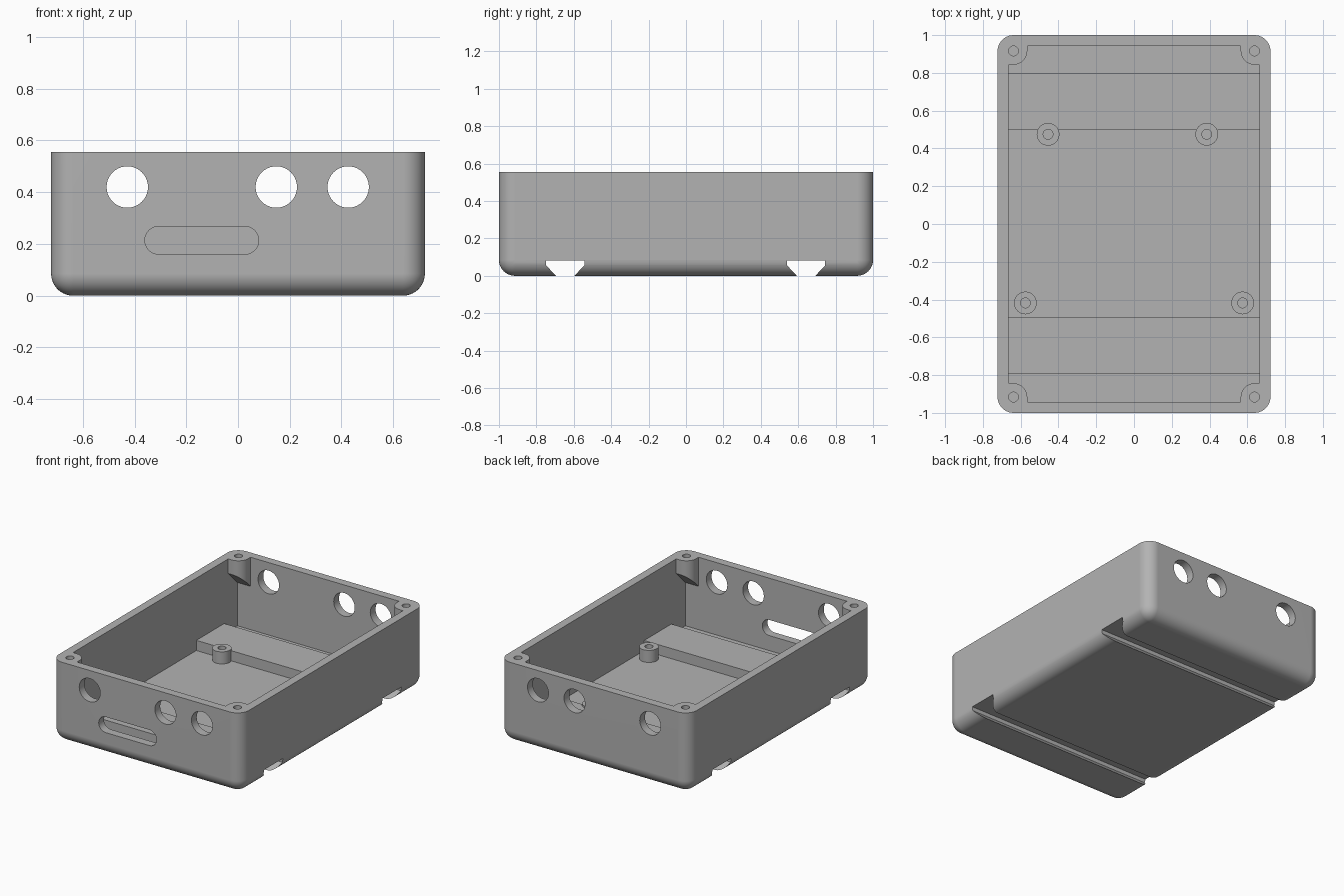
import bpy
import bmesh
import math
from mathutils import Vector

if "Cube" in bpy.data.objects:
    bpy.data.objects.remove(bpy.data.objects["Cube"], do_unlink=True)

W, D, H = 0.7225, 1.0, 0.555      # half width, half depth, height
IN_X, IN_Y = 0.665, 0.943         # cavity half sizes
FLOOR, RAIL = 0.057, 0.127        # floor and raised rail heights
RADIUS = 0.085
OVER = H + 0.05                   # spare height trimmed off at the end

grey = bpy.data.materials.new("plain grey plastic")
grey.use_nodes = True
colour = (0.45, 0.45, 0.45, 1)
grey.diffuse_color = colour
grey.node_tree.nodes["Principled BSDF"].inputs["Base Color"].default_value = colour


def make(name, bm):
    bmesh.ops.recalc_face_normals(bm, faces=bm.faces)
    mesh = bpy.data.meshes.new(name)
    bm.to_mesh(mesh)
    bm.free()
    mesh.materials.append(grey)
    obj = bpy.data.objects.new(name, mesh)
    bpy.context.collection.objects.link(obj)
    return obj


def loft(name, start, end):
    """Solid between two matching loops of points."""
    bm = bmesh.new()
    a = [bm.verts.new(p) for p in start]
    b = [bm.verts.new(p) for p in end]
    bm.faces.new(a)
    bm.faces.new(b)
    for i in range(len(a)):
        j = (i + 1) % len(a)
        bm.faces.new((a[i], a[j], b[j], b[i]))
    return make(name, bm)


def extrude(name, profile, axis, lo, hi):
    """Extrude a 2D profile along x, y or z."""
    def place(p, t):
        v = list(p)
        v.insert("xyz".index(axis), t)
        return Vector(v)
    return loft(name, [place(p, lo) for p in profile], [place(p, hi) for p in profile])


def arc(cx, cy, r, start=0, stop=360, n=40):
    closed = stop - start == 360
    steps = n if closed else n + 1
    return [(cx + r * math.cos(math.radians(start + (stop - start) * i / n)),
             cy + r * math.sin(math.radians(start + (stop - start) * i / n)))
            for i in range(steps)]


def combine(target, other, operation):
    mod = target.modifiers.new(operation, "BOOLEAN")
    mod.operation = operation
    mod.solver = "EXACT"
    mod.object = other
    bpy.context.view_layer.objects.active = target
    bpy.ops.object.modifier_apply(modifier=mod.name)
    bpy.data.objects.remove(other, do_unlink=True)


# Outer shell, rounded on the upright and bottom edges
bm = bmesh.new()
bmesh.ops.create_cube(bm, size=1)
for v in bm.verts:
    v.co = (v.co.x * 2 * W, v.co.y * 2 * D, (v.co.z + 0.5) * OVER)
rounded = [e for e in bm.edges if any(v.co.z < 0.01 for v in e.verts)]
bmesh.ops.bevel(bm, geom=rounded, offset=RADIUS, segments=10, profile=0.5, affect="EDGES")
case = make("open_case", bm)

# Cavity with two raised rails left across the floor
cavity = [(-IN_Y, 1), (-IN_Y, FLOOR)]
for y0, y1 in ((-0.791, -0.495), (0.497, 0.8)):
    cavity += [(y0, FLOOR), (y0, RAIL), (y1, RAIL), (y1, FLOOR)]
cavity += [(IN_Y, FLOOR), (IN_Y, 1)]
combine(case, extrude("cavity_cutter", cavity, "x", -IN_X, IN_X), "DIFFERENCE")

# Corner screw posts with a slanted underside
SX, SY, PR = 0.638, 0.916, 0.073
for sx in (-1, 1):
    for sy in (-1, 1):
        plan = [(IN_X + 0.02, IN_Y + 0.02), (IN_X + 0.02, SY - PR)]
        plan += arc(SX, SY, PR, 270, 180, 12) + [(SX - PR, IN_Y + 0.02)]
        low = [(sx * x, sy * y, 0.455 - (y - SY + PR)) for x, y in plan]
        high = [(x, y, OVER + 0.05) for x, y, z in low]
        combine(case, loft("screw_post", low, high), "UNION")

# Board standoffs on the floor
standoffs = [(-0.455, 0.475), (0.385, 0.475), (-0.575, -0.418), (0.575, -0.418)]
for x, y in standoffs:
    combine(case, extrude("standoff", arc(x, y, 0.06), "z", FLOOR - 0.02, 0.14), "UNION")
for x, y in standoffs:
    combine(case, extrude("standoff_hole", arc(x, y, 0.026, n=24), "z", FLOOR + 0.004, 0.3),
            "DIFFERENCE")

# Flat rim, then screw holes in it
rim = [(-2, -2), (2, -2), (2, 2), (-2, 2)]
combine(case, extrude("rim_cutter", rim, "z", H, 1), "DIFFERENCE")
for sx in (-1, 1):
    for sy in (-1, 1):
        hole = arc(sx * SX, sy * SY, 0.026, n=24)
        combine(case, extrude("screw_hole", hole, "z", H - 0.13, 1), "DIFFERENCE")

# Round ports through the front and back walls
for x in (-0.428, 0.148, 0.426):
    for y in (-D, D):
        combine(case, extrude("port_cutter", arc(x, 0.42, 0.08), "y", y - 0.1, y + 0.1),
                "DIFFERENCE")

# Long rounded slot in the front wall only
slot = arc(0.026, 0.214, 0.054, -90, 90, 16) + arc(-0.306, 0.214, 0.054, 90, 270, 16)
combine(case, extrude("slot_cutter", slot, "y", -1.1, -0.9), "DIFFERENCE")

# Dovetail grooves across the underside
for y in (-0.646, 0.642):
    half = [(0.045, -0.005), (0.102, 0.056), (0.102, 0.083)]
    groove = [(y + a, z) for a, z in half] + [(y - a, z) for a, z in reversed(half)]
    combine(case, extrude("groove_cutter", groove, "x", -1, 1), "DIFFERENCE")

# Smooth fillets and holes, crisp edges
bpy.ops.object.select_all(action="DESELECT")
case.select_set(True)
bpy.context.view_layer.objects.active = case
bpy.ops.object.shade_smooth_by_angle(angle=math.radians(30))
normals = case.modifiers.new("clean_normals", "WEIGHTED_NORMAL")
normals.keep_sharp = True
